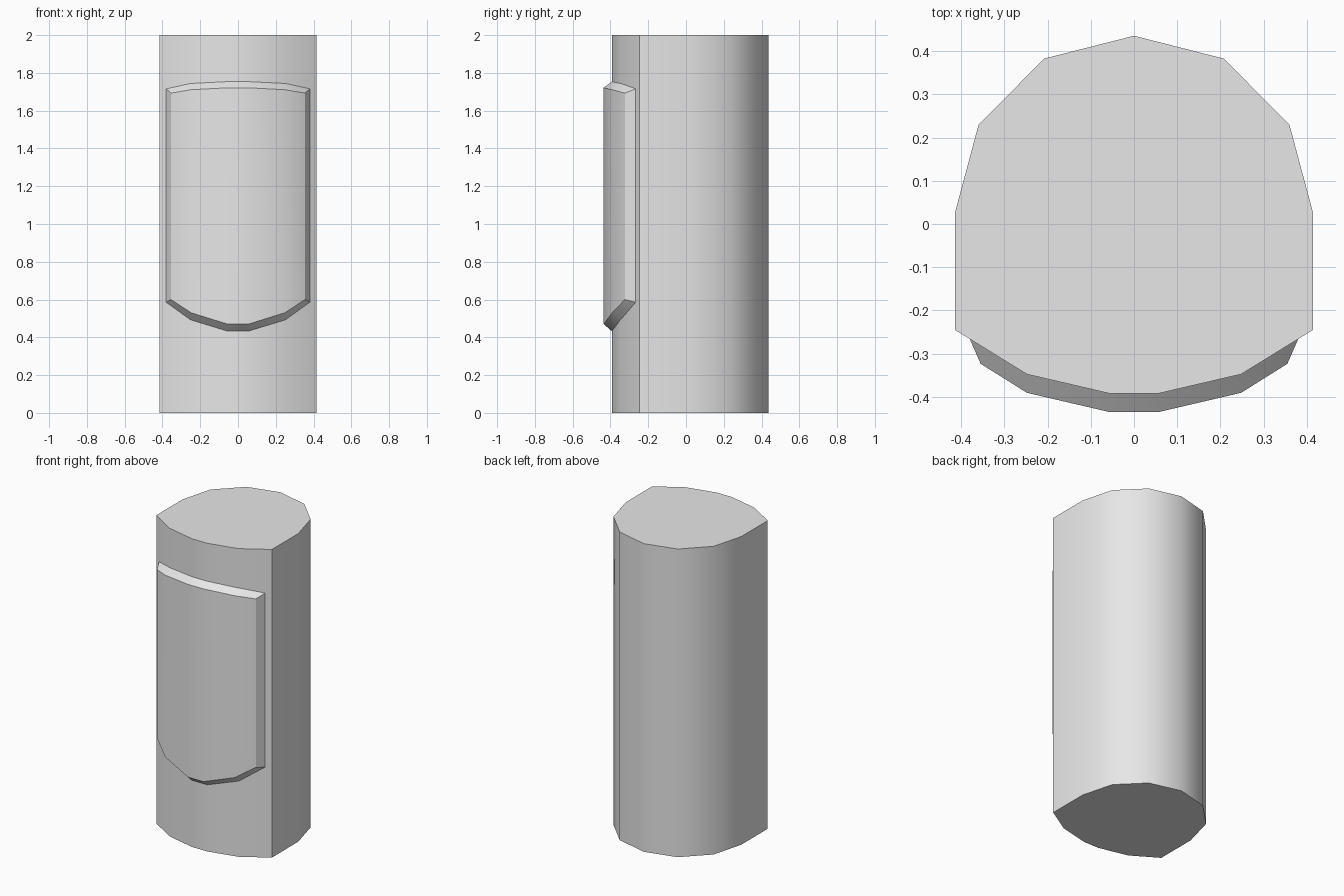
import bpy
import bmesh
from math import radians

cube = bpy.data.objects.get("Cube")
if cube:
    bpy.data.objects.remove(cube, do_unlink=True)

grey = bpy.data.materials.new("light_grey")
grey.use_nodes = True
colour = (0.8, 0.8, 0.8, 1)
grey.diffuse_color = colour
grey.node_tree.nodes["Principled BSDF"].inputs["Base Color"].default_value = colour


def finish(name, bm, angle):
    """Turn a bmesh into a smooth-shaded object with sharp edges kept."""
    bmesh.ops.recalc_face_normals(bm, faces=bm.faces[:])
    mesh = bpy.data.meshes.new(name)
    bm.to_mesh(mesh)
    bm.free()
    mesh.materials.append(grey)
    obj = bpy.data.objects.new(name, mesh)
    bpy.context.collection.objects.link(obj)
    bpy.ops.object.select_all(action='DESELECT')
    obj.select_set(True)
    bpy.context.view_layer.objects.active = obj
    bpy.ops.object.shade_smooth_by_angle(angle=radians(angle))
    return obj


def mirrored(half):
    """Add the -x twins of a list of points running from +x to the middle."""
    return half + [(-p[0], *p[1:]) for p in reversed(half)]


# Column: rounded back, straight sides, shallow curved front
right_side = [(0.208, 0.383), (0.36, 0.23), (0.415, 0.025),
              (0.415, -0.245), (0.248, -0.348), (0.055, -0.393)]
outline = mirrored(right_side) + [(0, 0.436)]
bm = bmesh.new()
base = bm.faces.new([bm.verts.new((x, y, 0)) for x, y in outline])
top = bmesh.ops.extrude_face_region(bm, geom=[base], use_keep_orig=True)["geom"]
bmesh.ops.translate(bm, vec=(0, 0, 2),
                    verts=[v for v in top if isinstance(v, bmesh.types.BMVert)])
finish("column", bm, 40)

# Raised front panel: each station is x, y, bottom z, top z
rim = mirrored([(0.382, -0.263, 0.585, 1.717), (0.25, -0.345, 0.49, 1.746),
                (0.055, -0.39, 0.43, 1.756)])
face = mirrored([(0.355, -0.324, 0.60, 1.693), (0.248, -0.391, 0.53, 1.711),
                 (0.055, -0.436, 0.47, 1.721)])
bm = bmesh.new()


def columns(stations):
    low = [bm.verts.new((x, y, z)) for x, y, z, _ in stations]
    high = [bm.verts.new((x, y, z)) for x, y, _, z in stations]
    return low, high


rim_low, rim_high = columns(rim)
face_low, face_high = columns(face)
for i in range(len(face) - 1):
    j = i + 1
    bm.faces.new((face_low[i], face_low[j], face_high[j], face_high[i]))
    bm.faces.new((rim_low[i], rim_low[j], face_low[j], face_low[i]))
    bm.faces.new((face_high[i], face_high[j], rim_high[j], rim_high[i]))
for i in (0, -1):
    bm.faces.new((rim_low[i], face_low[i], face_high[i], rim_high[i]))
panel = finish("front_panel", bm, 30)

# Make sure the open shell faces the front
if sum(p.normal.y * p.area for p in panel.data.polygons) > 0:
    panel.data.flip_normals()
